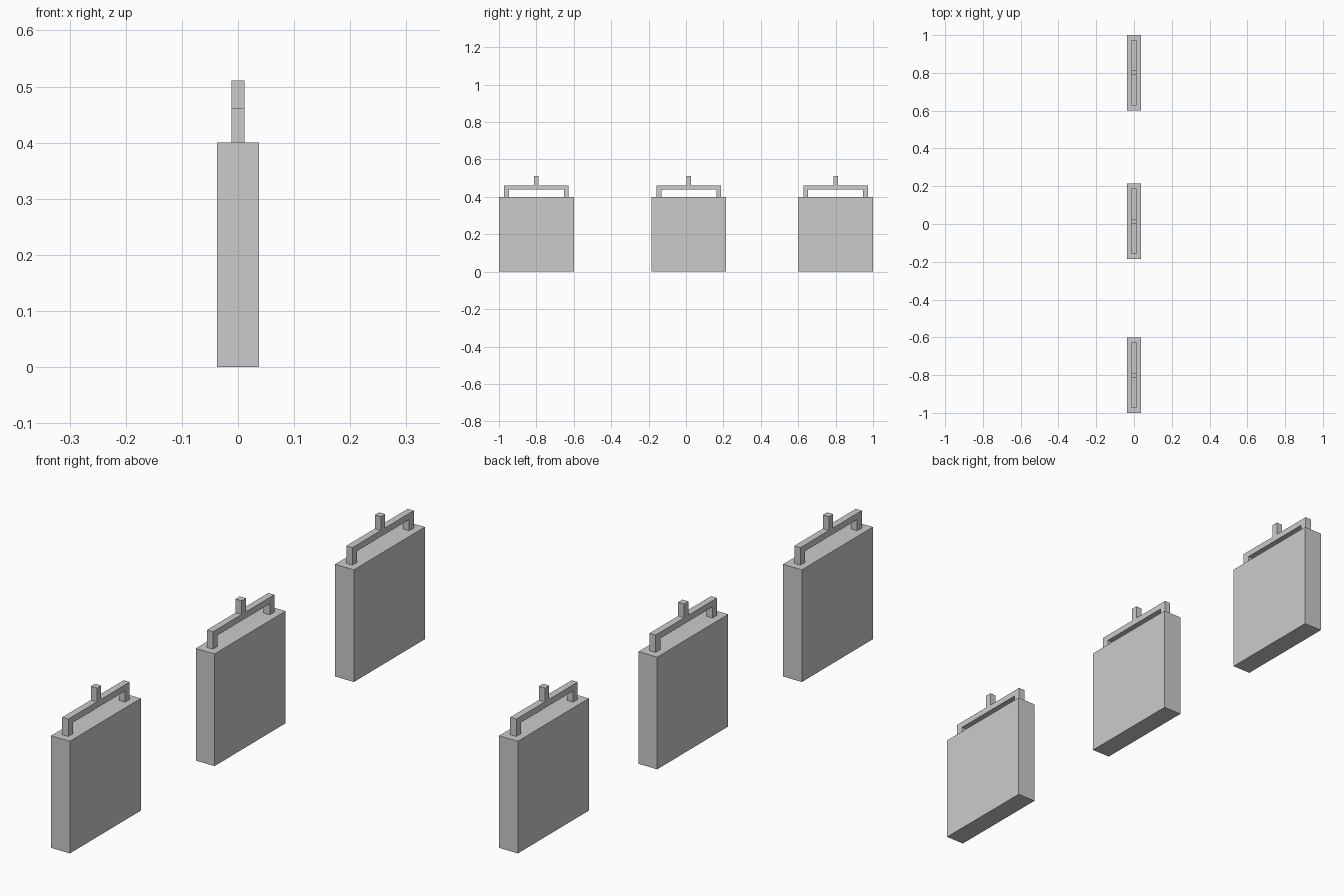
import bpy
import bmesh

cube = bpy.data.objects.get("Cube")
if cube:
    bpy.data.objects.remove(cube, do_unlink=True)

grey = bpy.data.materials.new("light_grey")
grey.use_nodes = True
colour = (0.6, 0.6, 0.6, 1)
grey.diffuse_color = colour
grey.node_tree.nodes["Principled BSDF"].inputs["Base Color"].default_value = colour


def extrude_profile(name, outline, thickness, y):
    """Extrude a (y, z) outline along x, centred on x = 0."""
    bm = bmesh.new()
    face = bm.faces.new([bm.verts.new((-thickness / 2, a, b)) for a, b in outline])
    moved = bmesh.ops.extrude_face_region(bm, geom=[face])["geom"]
    verts = [v for v in moved if isinstance(v, bmesh.types.BMVert)]
    bmesh.ops.translate(bm, verts=verts, vec=(thickness, 0, 0))
    bmesh.ops.recalc_face_normals(bm, faces=bm.faces)
    mesh = bpy.data.meshes.new(name)
    bm.to_mesh(mesh)
    bm.free()
    mesh.materials.append(grey)
    obj = bpy.data.objects.new(name, mesh)
    obj.location.y = y
    bpy.context.collection.objects.link(obj)


# Slab side, and half of the bracket outline (two legs, crossbar, centre peg)
slab = [(-0.2, 0), (0.2, 0), (0.2, 0.4), (-0.2, 0.4)]
half = [(0.147, 0.44), (0.147, 0.4), (0.173, 0.4),
        (0.173, 0.462), (0.012, 0.462), (0.012, 0.511)]
bracket = half + [(-a, b) for a, b in reversed(half)]

# Three hanging panels in a row
for place, y in (("front", -0.8), ("middle", 0.015), ("back", 0.8)):
    extrude_profile(place + "_panel", slab, 0.074, y)
    extrude_profile(place + "_bracket", bracket, 0.024, y)
